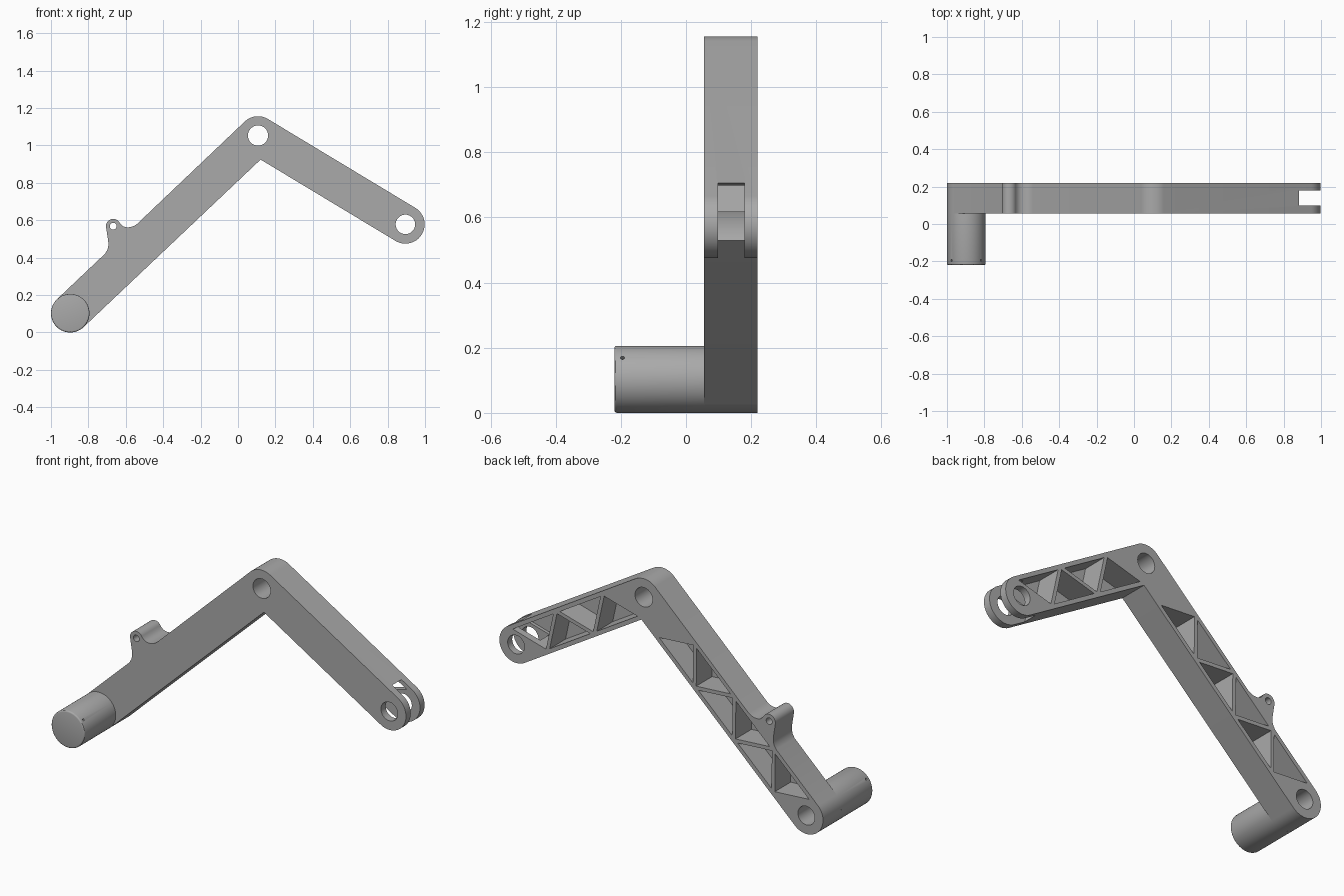
import bpy, bmesh
from math import cos, sin, radians, degrees, pi
from mathutils import Vector

old = bpy.data.objects.get("Cube")
if old:
    bpy.data.objects.remove(old, do_unlink=True)

mat = bpy.data.materials.new("plain grey")
mat.use_nodes = True
grey = (0.4, 0.4, 0.4, 1)
mat.diffuse_color = grey
mat.node_tree.nodes["Principled BSDF"].inputs["Base Color"].default_value = grey

# Key pivots in the (x, z) plane and the shared dimensions
foot, elbow, tip = Vector((-0.897, 0.103)), Vector((0.107, 1.053)), Vector((0.895, 0.578))
lug = Vector((-0.667, 0.568))
R, FRONT, BACK, FLOOR = 0.103, 0.056, 0.22, 0.08


def arc(c, r, a0, a1, n=24):
    steps = [radians(a0 + (a1 - a0) * i / n) for i in range(n + 1)]
    return [Vector((c.x + r * cos(a), c.y + r * sin(a))) for a in steps]


def circle(c, r, n=48):
    return arc(c, r, 0, 360, n)[:-1]


def prism(name, pts, y0, y1):
    """Extrude an (x, z) outline along y."""
    bm = bmesh.new()
    face = bm.faces.new([bm.verts.new((p.x, y0, p.y)) for p in pts])
    grown = bmesh.ops.extrude_face_region(bm, geom=[face])["geom"]
    moved = [v for v in grown if isinstance(v, bmesh.types.BMVert)]
    bmesh.ops.translate(bm, verts=moved, vec=(0, y1 - y0, 0))
    bmesh.ops.recalc_face_normals(bm, faces=bm.faces)
    mesh = bpy.data.meshes.new(name)
    bm.to_mesh(mesh)
    bm.free()
    mesh.materials.append(mat)
    ob = bpy.data.objects.new(name, mesh)
    bpy.context.collection.objects.link(ob)
    return ob


def activate(ob):
    bpy.ops.object.select_all(action="DESELECT")
    ob.select_set(True)
    bpy.context.view_layer.objects.active = ob


def cut(ob, cutter):
    cutter.hide_render = True
    mod = ob.modifiers.new("cut", "BOOLEAN")
    mod.operation, mod.solver, mod.object = "DIFFERENCE", "EXACT", cutter
    activate(ob)
    bpy.ops.object.modifier_apply(modifier=mod.name)
    bpy.data.objects.remove(cutter, do_unlink=True)


def drill(ob, pts, y0, y1):
    cut(ob, prism("cutter", pts, y0, y1))


def smooth(ob):
    activate(ob)
    bpy.ops.object.shade_smooth_by_angle(angle=radians(30))


# Bent arm outline with rounded ends and a small lug on the upper edge
u1, u2 = (elbow - foot).normalized(), (tip - elbow).normalized()
n1, n2 = Vector((-u1.y, u1.x)), Vector((-u2.y, u2.x))
a1, a2 = [degrees(Vector((1, 0)).angle_signed(u)) * -1 for u in (u1, u2)]
inner = elbow - R * (n1 + n2) / (1 + n1.dot(n2))
outline = arc(foot, R, a1 + 90, a1 + 270) + [inner]
outline += arc(tip, R, a2 - 90, a2 + 90)
outline += arc(elbow, R, a2 + 90, a1 + 90)
outline += [Vector(p) for p in ((-0.54, 0.58), (-0.557, 0.569), (-0.575, 0.563),
                                (-0.595, 0.562), (-0.613, 0.567), (-0.623, 0.575))]
outline += arc(lug, 0.039, 25, 185, 20)
outline += [Vector(p) for p in ((-0.694, 0.49), (-0.693, 0.465), (-0.697, 0.445),
                                (-0.71, 0.422))]
arm = prism("bent_arm", outline, FRONT, BACK)

# Pivot holes, blind hole behind the peg, and the fork slot
for centre, r in ((elbow, 0.054), (tip, 0.052), (lug, 0.018)):
    drill(arm, circle(centre, r), FRONT - 0.1, BACK + 0.1)
drill(arm, circle(foot, 0.052), FRONT + 0.005, BACK + 0.1)
drill(arm, circle(tip, 0.128, 64), 0.098, 0.18)


# Triangular truss pockets in the back face
def truss(start, along, across, pitch, count):
    nodes = [start + along * pitch * k + across * (0.09 if k % 2 == 0 else -0.09)
             for k in range(count + 2)]
    for a, b, c in zip(nodes, nodes[1:], nodes[2:]):
        la, lb, lc = (b - c).length, (c - a).length, (a - b).length
        mid = (a * la + b * lb + c * lc) / (la + lb + lc)
        drill(arm, [mid + (p - mid) * 0.86 for p in (a, b, c)], FLOOR, BACK + 0.1)


truss(foot + u1 * 0.03, u1, n1, 0.167, 6)
truss(tip, -u2, n2, 0.17, 4)
smooth(arm)

# Round peg on the front with a softened rim
peg = prism("front_peg", circle(foot, R, 64), -0.22, FRONT + 0.003)
bm = bmesh.new()
bm.from_mesh(peg.data)
rim = [e for e in bm.edges if all(v.co.y < -0.2 for v in e.verts)]
bmesh.ops.bevel(bm, geom=rim, offset=0.008, segments=3, affect="EDGES", profile=0.5)
bm.to_mesh(peg.data)
bm.free()

# Two small radial pin holes near the rim
for angle in (40, 140):
    d = Vector((cos(radians(angle)), 0, sin(radians(angle))))
    bpy.ops.mesh.primitive_cylinder_add(
        vertices=16, radius=0.006, depth=0.06,
        location=Vector((foot.x, -0.195, foot.y)) + d * R,
        rotation=d.to_track_quat("Z", "Y").to_euler())
    pin = bpy.context.object
    pin.data.materials.append(mat)
    cut(peg, pin)
smooth(peg)
